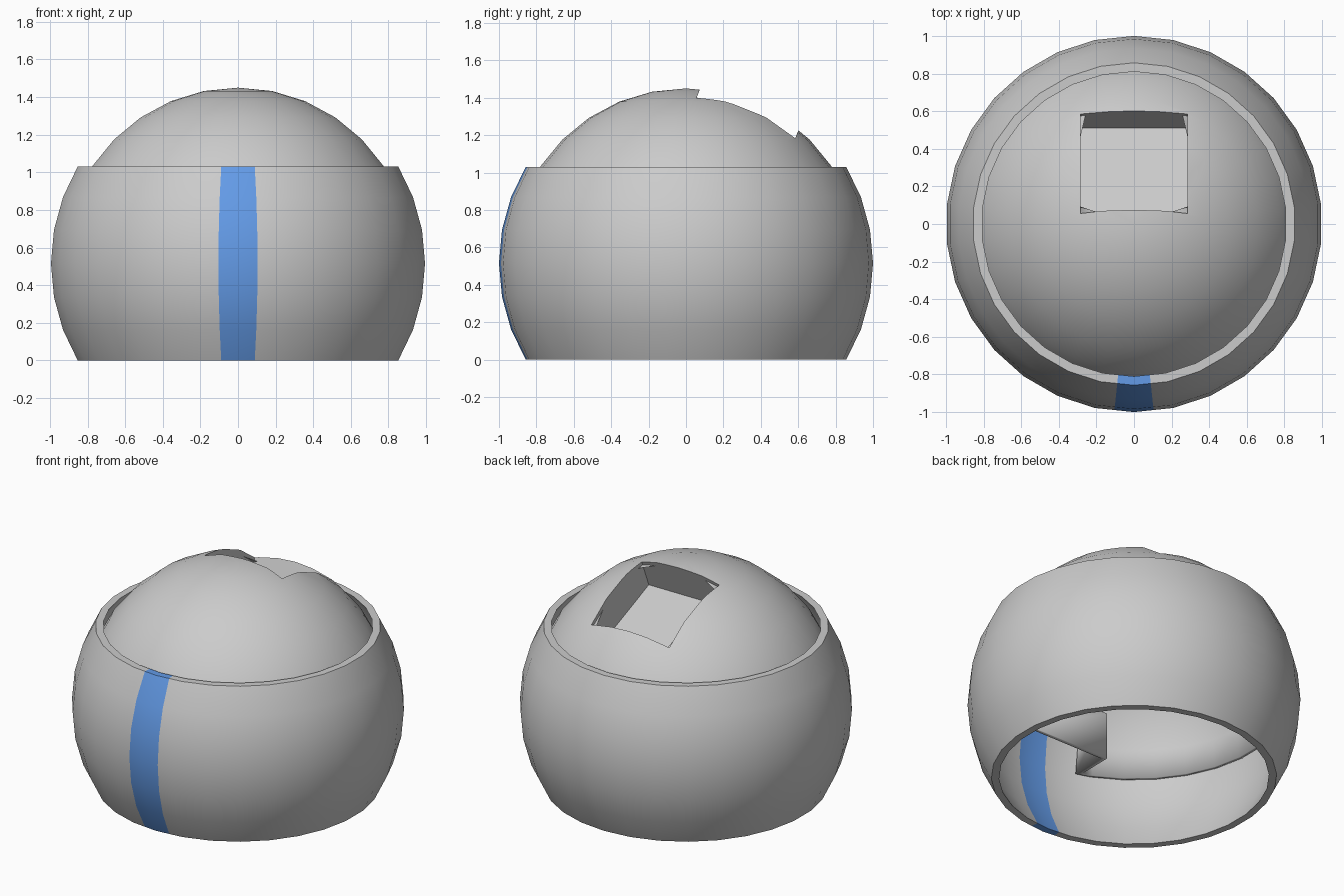
import bpy, bmesh
from math import sin, cos, asin, radians
from mathutils import Matrix

if "Cube" in bpy.data.objects:
    bpy.data.objects.remove(bpy.data.objects["Cube"], do_unlink=True)

MID = 0.515      # height of the shared sphere centre
SEGMENTS = 30
STRIPE = 6       # half angle of the painted stripe, degrees


def material(name, rgb):
    mat = bpy.data.materials.new(name)
    mat.use_nodes = True
    mat.diffuse_color = (*rgb, 1)
    mat.node_tree.nodes["Principled BSDF"].inputs["Base Color"].default_value = (*rgb, 1)
    return mat


grey = material("light grey", (0.6, 0.6, 0.6))
blue = material("stripe blue", (0.13, 0.34, 0.83))


def add_object(name, bm, mats):
    mesh = bpy.data.meshes.new(name)
    bmesh.ops.recalc_face_normals(bm, faces=bm.faces)
    bm.to_mesh(mesh)
    bm.free()
    obj = bpy.data.objects.new(name, mesh)
    bpy.context.collection.objects.link(obj)
    for mat in mats:
        mesh.materials.append(mat)
    return obj


def smooth(obj):
    bpy.ops.object.select_all(action="DESELECT")
    obj.select_set(True)
    bpy.context.view_layer.objects.active = obj
    bpy.ops.object.shade_smooth_by_angle(angle=radians(30))


# Outer band: a thick slice of a sphere, cut flat above and below
def arc(radius, steps=6):
    limit = asin(MID / radius)
    angles = [limit * (2 * i / steps - 1) for i in range(steps + 1)]
    return [(radius * cos(a), MID + radius * sin(a)) for a in angles]


outer, inner = arc(1.0), arc(0.96)
rim = 0.83
profile = outer + [(rim, 2 * MID)] + inner[::-1] + [(rim, 0)]

step = 360 / SEGMENTS
spokes = [(i * step, 1) for i in range(SEGMENTS)]
spokes += [(a, cos(radians(STRIPE))) for a in (STRIPE, 360 - STRIPE)]
spokes.sort()

bm = bmesh.new()
rings = [[bm.verts.new((r * k * sin(radians(a)), -r * k * cos(radians(a)), z))
          for r, z in profile] for a, k in spokes]
for i, ring in enumerate(rings):
    following = rings[(i + 1) % len(rings)]
    for j in range(len(profile)):
        n = (j + 1) % len(profile)
        face = bm.faces.new((ring[j], following[j], following[n], ring[n]))
        # The two narrow sectors beside the front centre carry the stripe
        face.material_index = int(i in (0, len(rings) - 1))
smooth(add_object("outer_band", bm, [grey, blue]))

# Inner dome: a closed hemisphere, ready for cutting
DOME = 0.935
bm = bmesh.new()
bmesh.ops.create_uvsphere(bm, u_segments=SEGMENTS, v_segments=16, radius=DOME)
bmesh.ops.delete(bm, geom=[v for v in bm.verts if v.co.z < -0.01], context="VERTS")
bmesh.ops.holes_fill(bm, edges=[e for e in bm.edges if e.is_boundary])
bmesh.ops.translate(bm, verts=bm.verts, vec=(0, 0, MID))
dome = add_object("inner_dome", bm, [grey])


# Square pockets: one tilted towards the back, one at the front under the band
def cut_pocket(name, tilt):
    bm = bmesh.new()
    place = (Matrix.Translation((0, 0, MID)) @ Matrix.Rotation(radians(tilt), 4, "X")
             @ Matrix.Translation((0, 0, DOME - 0.005)))
    bmesh.ops.create_cube(bm, size=0.57, matrix=place)
    cutter = add_object(name, bm, [grey])
    cutter.hide_render = True
    cutter.hide_set(True)
    mod = dome.modifiers.new(name, "BOOLEAN")
    mod.object = cutter
    mod.operation = "DIFFERENCE"
    mod.solver = "EXACT"
    return cutter


cutters = [cut_pocket("back_pocket_cutter", -22.4), cut_pocket("front_pocket_cutter", 90)]
graph = bpy.context.evaluated_depsgraph_get()
dome.data = bpy.data.meshes.new_from_object(dome.evaluated_get(graph))
dome.modifiers.clear()
for cutter in cutters:
    bpy.data.objects.remove(cutter, do_unlink=True)

# Open the underside and give the dome a thin wall
bm = bmesh.new()
bm.from_mesh(dome.data)
floor = [f for f in bm.faces if f.normal.z < -0.9 and f.calc_center_median().z < MID + 0.01]
bmesh.ops.delete(bm, geom=floor, context="FACES")
bm.to_mesh(dome.data)
bm.free()
shell = dome.modifiers.new("wall", "SOLIDIFY")
shell.thickness = 0.025
shell.offset = -1
shell.use_even_offset = True
smooth(dome)
